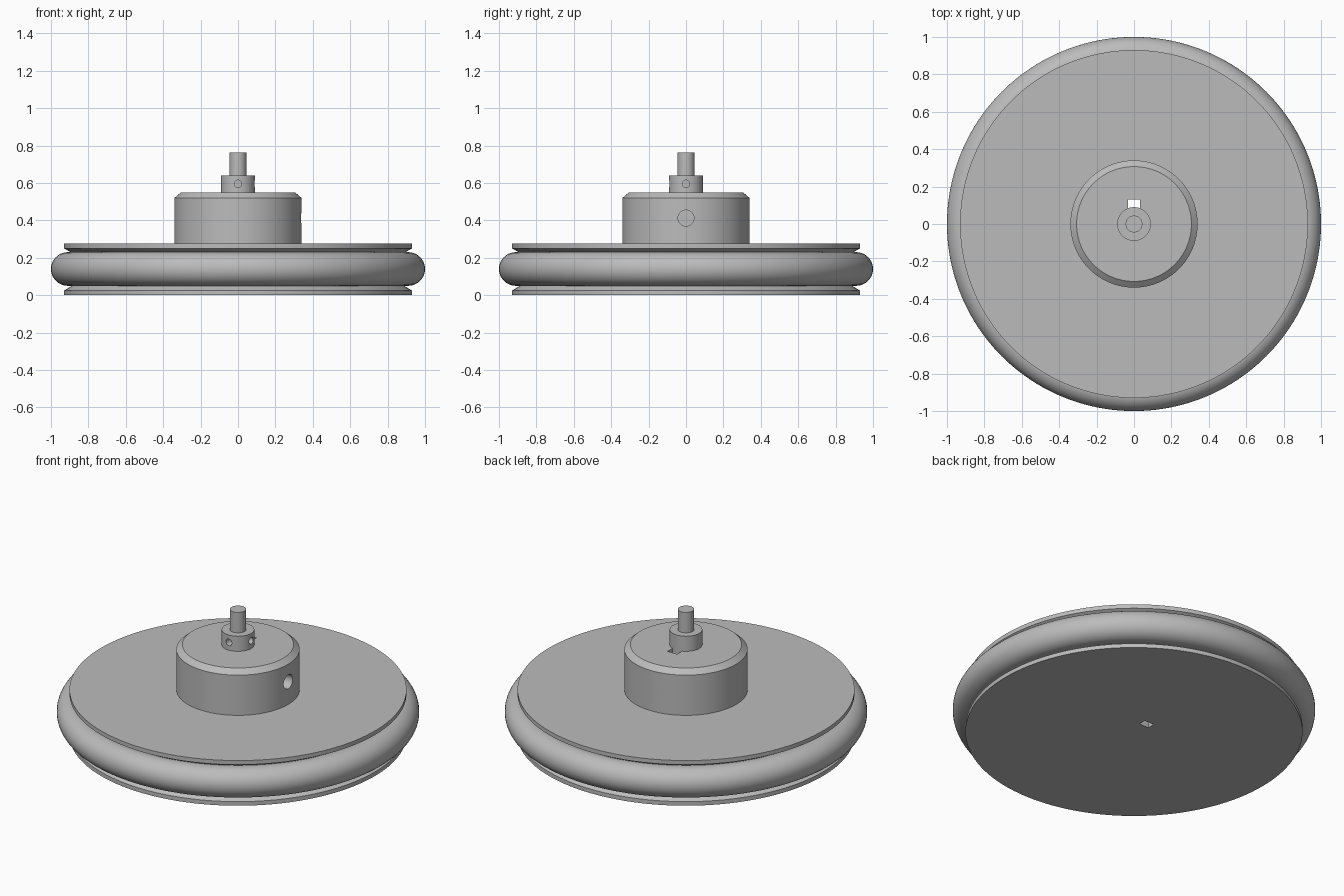
import bpy, bmesh, math
from mathutils import Matrix, Vector

if "Cube" in bpy.data.objects:
    bpy.data.objects.remove(bpy.data.objects["Cube"])

grey = bpy.data.materials.new("plain grey")
grey.use_nodes = True
grey.diffuse_color = (0.5, 0.5, 0.5, 1)
grey.node_tree.nodes["Principled BSDF"].inputs["Base Color"].default_value = grey.diffuse_color


def make_object(name, bm):
    bmesh.ops.recalc_face_normals(bm, faces=bm.faces)
    mesh = bpy.data.meshes.new(name)
    bm.to_mesh(mesh)
    bm.free()
    mesh.materials.append(grey)
    obj = bpy.data.objects.new(name, mesh)
    bpy.context.collection.objects.link(obj)
    return obj


def lathe(name, profile, steps=128, closed=False):
    """Turn (radius, height) points about the z axis."""
    bm = bmesh.new()
    verts = [bm.verts.new((r, 0, z)) for r, z in profile]
    edges = [bm.edges.new(pair) for pair in zip(verts, verts[1:])]
    if closed:
        edges.append(bm.edges.new((verts[-1], verts[0])))
    bmesh.ops.spin(bm, geom=verts + edges, cent=(0, 0, 0), axis=(0, 0, 1),
                   angle=math.tau, steps=steps, use_merge=True)
    bmesh.ops.remove_doubles(bm, verts=bm.verts, dist=1e-5)
    return make_object(name, bm)


def hole_cutter(name, direction, radius, inner, outer, z):
    """Round drill lying along a horizontal direction."""
    d = Vector(direction)
    bm = bmesh.new()
    bmesh.ops.create_cone(bm, cap_ends=True, segments=32, radius1=radius,
                          radius2=radius, depth=outer - inner)
    turn = d.to_track_quat('Z', 'Y').to_matrix().to_4x4()
    place = Matrix.Translation(d * (inner + outer) / 2 + Vector((0, 0, z)))
    bm.transform(place @ turn)
    return make_object(name, bm)


def cut(target, cutters):
    for c in cutters:
        c.hide_render = True
        mod = target.modifiers.new("cut", 'BOOLEAN')
        mod.operation, mod.solver, mod.object = 'DIFFERENCE', 'EXACT', c
    bpy.context.view_layer.update()
    graph = bpy.context.evaluated_depsgraph_get()
    mesh = bpy.data.meshes.new_from_object(target.evaluated_get(graph))
    target.modifiers.clear()
    target.data = mesh
    for c in cutters:
        bpy.data.objects.remove(c)


# Grooved wheel with its chamfered hub
wheel = lathe("wheel_and_hub", [
    (0, 0), (0.93, 0), (0.93, 0.025), (0.88, 0.055), (0.88, 0.222),
    (0.93, 0.25), (0.93, 0.275), (0.34, 0.275), (0.34, 0.52),
    (0.307, 0.548), (0, 0.548)])

# Keyway through the wheel and two set screw holes in the hub
bm = bmesh.new()
bmesh.ops.create_cube(bm, size=1, matrix=Matrix.Translation((0, 0.108, 0.3))
                      @ Matrix.Diagonal((0.065, 0.046, 1, 1)))
cut(wheel, [make_object("keyway_cutter", bm),
            hole_cutter("hub_hole_x", (1, 0, 0), 0.043, 0.09, 0.4, 0.412),
            hole_cutter("hub_hole_y", (0, 1, 0), 0.043, 0.1, 0.4, 0.412)])

# Collar with two small screw holes
collar = lathe("collar", [(0, 0.53), (0.09, 0.53), (0.09, 0.64), (0, 0.64)], 64)
cut(collar, [hole_cutter("collar_hole_x", (1, 0, 0), 0.02, 0.045, 0.15, 0.595),
             hole_cutter("collar_hole_y", (0, -1, 0), 0.02, 0.045, 0.15, 0.595)])

# Shaft
shaft = lathe("shaft", [(0, 0.6), (0.045, 0.6), (0.045, 0.764), (0, 0.764)], 48)

# Round tyre seated in the groove
ring = [(0.91 + 0.09 * math.cos(a), 0.14 + 0.09 * math.sin(a))
        for a in (math.tau * i / 40 for i in range(40))]
tyre = lathe("tyre", ring, 160, closed=True)

# Smooth shading with crisp edges
for obj in (wheel, collar, shaft, tyre):
    bpy.ops.object.select_all(action='DESELECT')
    obj.select_set(True)
    bpy.context.view_layer.objects.active = obj
    bpy.ops.object.shade_smooth_by_angle(angle=math.radians(25))
